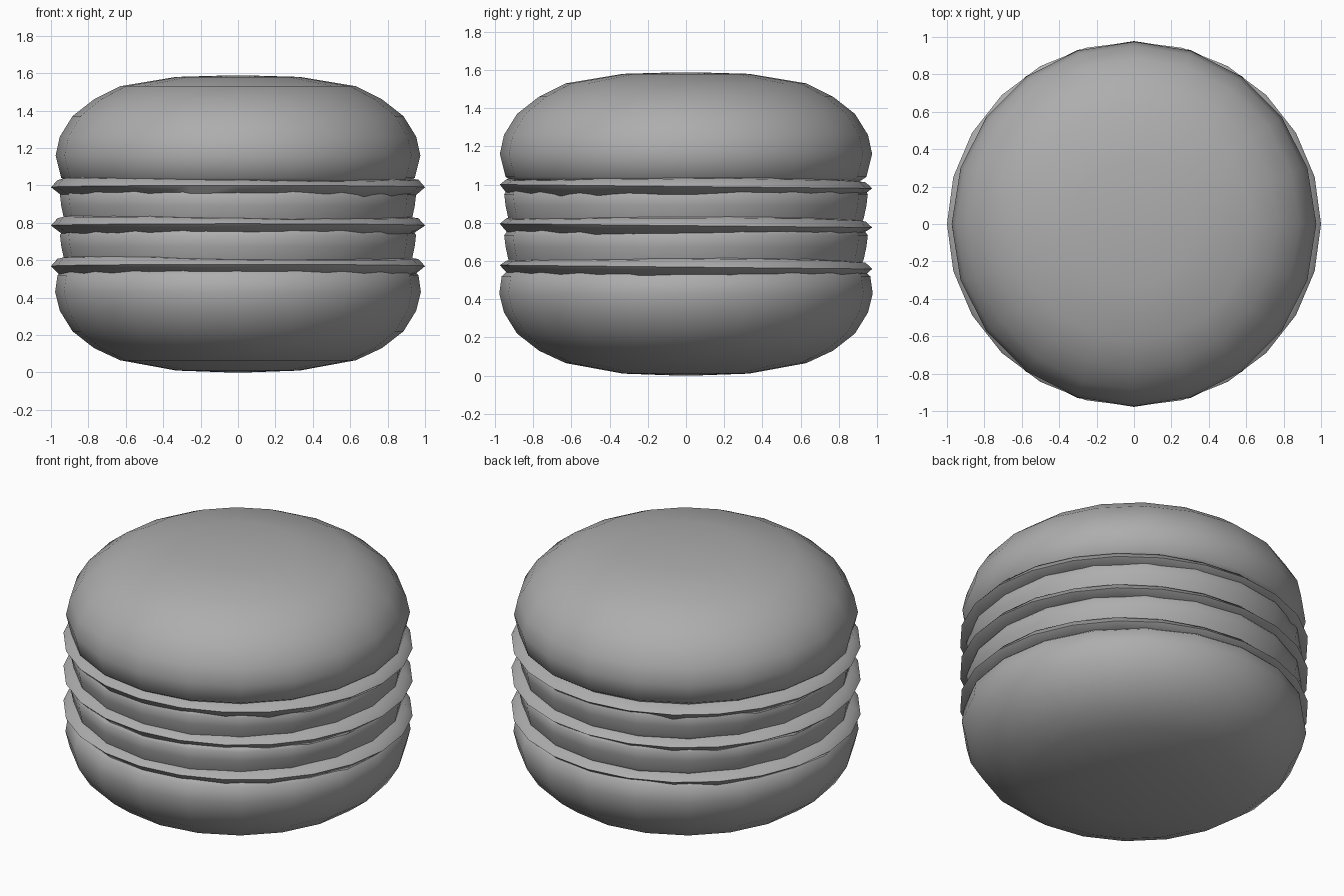
import bpy, bmesh, math, random

if "Cube" in bpy.data.objects:
    bpy.data.objects.remove(bpy.data.objects["Cube"])

random.seed(4)

grey = bpy.data.materials.new("mid_grey")
grey.diffuse_color = (0.42, 0.42, 0.42, 1)
grey.use_nodes = True
grey.node_tree.nodes["Principled BSDF"].inputs["Base Color"].default_value = grey.diffuse_color


def lathe(name, profile, sides, wobble=None, sharp=75, y_scale=1.0):
    """Revolve (radius, z) points, bottom to top, and close both ends."""
    bm = bmesh.new()
    rings = []
    for k, (r, z) in enumerate(profile):
        ring = []
        for i in range(sides):
            a = 2 * math.pi * i / sides
            dr, dz = wobble(k, a) if wobble else (0, 0)
            ring.append(bm.verts.new(((r + dr) * math.cos(a),
                                      (r + dr) * math.sin(a) * y_scale, z + dz)))
        rings.append(ring)
    for low, high in zip(rings, rings[1:]):
        for i in range(sides):
            j = (i + 1) % sides
            bm.faces.new((low[i], low[j], high[j], high[i]))
    bm.faces.new(rings[0][::-1])
    bm.faces.new(rings[-1])
    mesh = bpy.data.meshes.new(name)
    bm.to_mesh(mesh)
    bm.free()
    mesh.materials.append(grey)
    obj = bpy.data.objects.new(name, mesh)
    bpy.context.collection.objects.link(obj)
    bpy.ops.object.select_all(action='DESELECT')
    obj.select_set(True)
    bpy.context.view_layer.objects.active = obj
    bpy.ops.object.shade_smooth_by_angle(angle=math.radians(sharp))
    return obj


# Rounded buns
lathe("bottom_bun", [(0.05, 0.0), (0.33, 0.01), (0.63, 0.065), (0.77, 0.13), (0.885, 0.22),
                     (0.953, 0.33), (0.978, 0.43), (0.965, 0.52), (0.92, 0.56)], 20)
lathe("top_bun", [(0.90, 1.01), (0.945, 1.04), (0.975, 1.16), (0.953, 1.26), (0.885, 1.37),
                  (0.77, 1.46), (0.63, 1.53), (0.33, 1.58), (0.05, 1.588)], 20)

# Two patties
for name, z in (("lower_patty", 0.585), ("upper_patty", 0.80)):
    lathe(name, [(0.90, z - 0.04), (0.93, z + 0.02), (0.945, z + 0.09),
                 (0.952, z + 0.15), (0.93, z + 0.18)], 20)


# Thin uneven fillings with a pointed rim
def uneven(k, a):
    lift = 0.01 * math.sin(2 * a + 0.7) - 0.008 * math.sin(a)
    if k == 1:
        return random.uniform(-0.008, 0.008), 0.6 * lift + random.uniform(-0.01, 0.01)
    if k == 2:
        return 0, -0.01 * math.sin(a)
    if k == 3:
        return 0, lift + random.uniform(-0.003, 0.003)
    return 0, lift


for name, z in (("lower_slice", 0.568), ("middle_slice", 0.785), ("upper_slice", 0.99)):
    lathe(name, [(0.85, z - 0.035), (0.945, z - 0.044), (1.0, z),
                 (0.965, z + 0.034), (0.85, z + 0.052)], 24, uneven, 60, 0.975)
